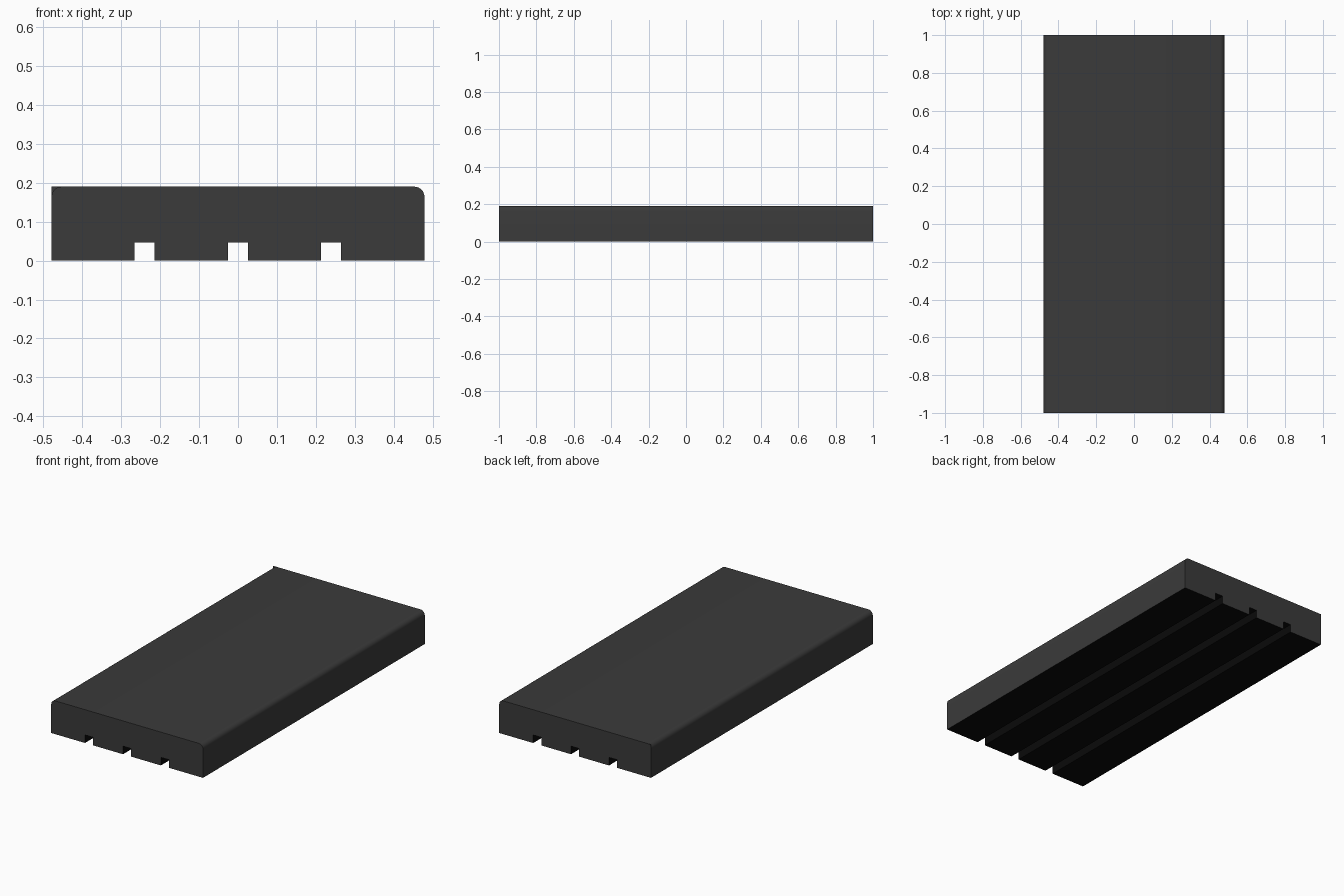
import bpy, bmesh, math

if "Cube" in bpy.data.objects:
    bpy.data.objects.remove(bpy.data.objects["Cube"])

W, H, L, R = 0.479, 0.19, 1.0, 0.026      # half width, height, half length, edge radius
GW, GD = 0.0255, 0.046                    # groove half width and depth


def material(name, v):
    m = bpy.data.materials.new(name)
    m.diffuse_color = (v, v, v, 1)
    m.use_nodes = True
    m.node_tree.nodes["Principled BSDF"].inputs["Base Color"].default_value = m.diffuse_color
    return m


# Underside outline with three grooves, left to right
under = [(-W, 0)]
for c in (-0.24, 0, 0.239):
    under += [(c - GW, 0), (c - GW, GD), (c + GW, GD), (c + GW, 0)]
under.append((W, 0))


# Rounded top corner, from angle a0 over a quarter turn
def corner(cx, a0, n=6):
    return [(cx + R * math.cos(a0 + math.pi / 2 * i / n),
             H - R + R * math.sin(a0 + math.pi / 2 * i / n)) for i in range(n + 1)]


right = corner(W - R, 0)
left = corner(-W + R, math.pi / 2)
outline = under + right + left

# Plank body: outline swept along y
bm = bmesh.new()
front = [bm.verts.new((x, -L, z)) for x, z in outline]
back = [bm.verts.new((x, L, z)) for x, z in outline]
n = len(outline)
for i in range(n):
    j = (i + 1) % n
    f = bm.faces.new((front[i], front[j], back[j], back[i]))
    if i < len(under) - 1:
        f.material_index = 1              # underside and groove walls
bm.faces.new(front)

# Back end keeps its square top left corner
square = bm.verts.new((-W, L, H))
bm.faces.new(list(reversed(back)))
a = len(under) + len(right)
bm.faces.new(back[a:] + [square])
bmesh.ops.recalc_face_normals(bm, faces=bm.faces[:])

mesh = bpy.data.meshes.new("plank")
bm.to_mesh(mesh)
bm.free()
mesh.materials.append(material("dark grey", 0.043))
mesh.materials.append(material("black underside", 0.003))
plank = bpy.data.objects.new("grooved_plank", mesh)
bpy.context.collection.objects.link(plank)
bpy.context.view_layer.objects.active = plank
plank.select_set(True)
bpy.ops.object.shade_smooth_by_angle(angle=math.radians(30))
